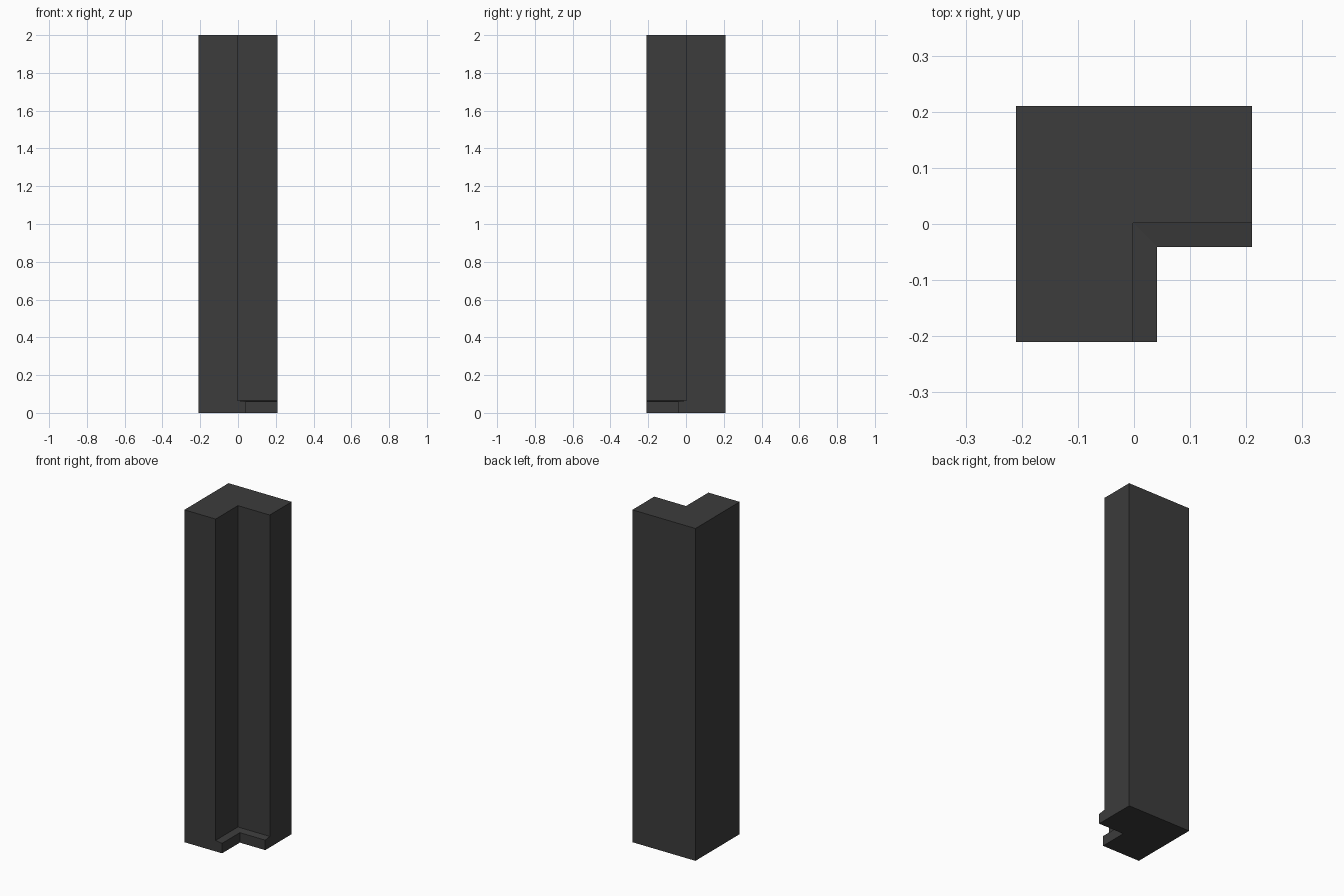
import bpy
import bmesh

cube = bpy.data.objects.get("Cube")
if cube:
    bpy.data.objects.remove(cube, do_unlink=True)

HALF = 0.21      # half of the outer width
HEIGHT = 2.0
WALL = -0.002    # inner corner of the wall
SKIRT = 0.041    # inner corner of the skirting

charcoal = bpy.data.materials.new("charcoal")
charcoal.use_nodes = True
colour = (0.045, 0.045, 0.045, 1.0)
charcoal.diffuse_color = colour
bsdf = next(n for n in charcoal.node_tree.nodes if n.type == 'BSDF_PRINCIPLED')
bsdf.inputs["Base Color"].default_value = colour
bsdf.inputs["Roughness"].default_value = 0.8


def l_outline(bm, inner, z):
    """L-shaped ring whose inner corner sits at (inner, -inner)."""
    points = [(-HALF, -HALF), (inner, -HALF), (inner, -inner),
              (HALF, -inner), (HALF, HALF), (-HALF, HALF)]
    return [bm.verts.new((x, y, z)) for x, y in points]


# Corner wall with a skirting that slopes back to the inner faces
bm = bmesh.new()
levels = [(SKIRT, 0.0), (SKIRT, 0.06), (WALL, 0.066), (WALL, HEIGHT)]
rings = [l_outline(bm, inner, z) for inner, z in levels]
for low, high in zip(rings, rings[1:]):
    for i in range(len(low)):
        j = (i + 1) % len(low)
        bm.faces.new((low[i], low[j], high[j], high[i]))

# Base and top caps
bm.faces.new(list(reversed(rings[0])))
bm.faces.new(rings[-1])

# Merge the flat outer faces into single panels
bmesh.ops.dissolve_limit(bm, angle_limit=0.01, verts=bm.verts[:], edges=bm.edges[:])
bmesh.ops.recalc_face_normals(bm, faces=bm.faces[:])

mesh = bpy.data.meshes.new("corner_wall")
bm.to_mesh(mesh)
bm.free()
mesh.materials.append(charcoal)
wall = bpy.data.objects.new("corner_wall", mesh)
bpy.context.collection.objects.link(wall)
